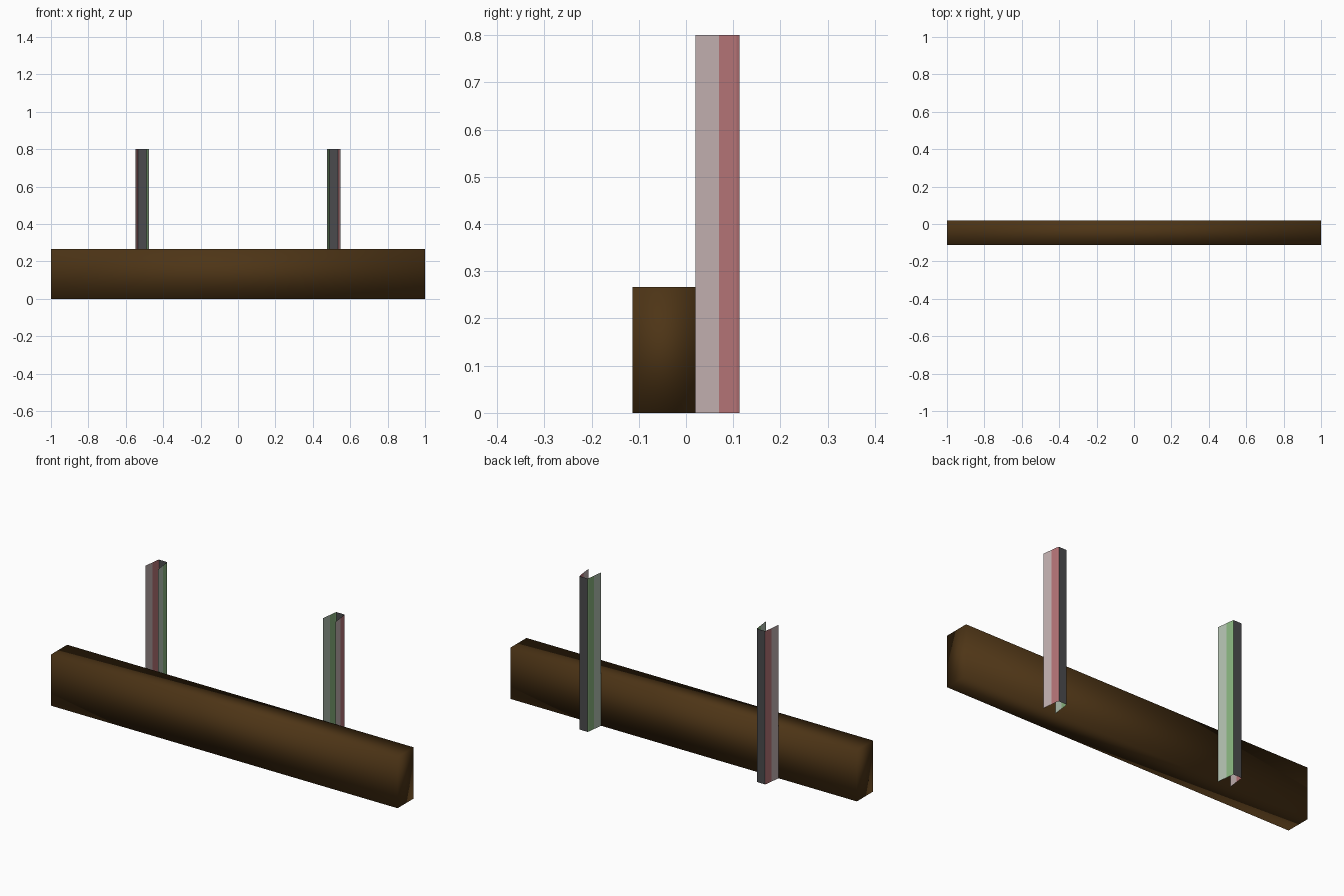
import bpy
import bmesh
from mathutils import Matrix, Vector

cube = bpy.data.objects.get("Cube")
if cube:
    bpy.data.objects.remove(cube, do_unlink=True)


def material(name, rgb):
    m = bpy.data.materials.new(name)
    m.use_nodes = True
    m.diffuse_color = (*rgb, 1)
    m.node_tree.nodes["Principled BSDF"].inputs["Base Color"].default_value = (*rgb, 1)
    return m


wood = material("dark brown wood", (0.075, 0.035, 0.008))
steel = material("dark grey steel", (0.07, 0.07, 0.075))
pale_red = material("pale pink", (0.56, 0.45, 0.45))
red = material("dusty red", (0.48, 0.18, 0.19))
pale_green = material("pale green", (0.46, 0.55, 0.45))
green = material("leaf green", (0.26, 0.47, 0.22))


def add_object(name, bm, materials):
    mesh = bpy.data.meshes.new(name)
    bm.to_mesh(mesh)
    bm.free()
    for m in materials:
        mesh.materials.append(m)
    obj = bpy.data.objects.new(name, mesh)
    bpy.context.collection.objects.link(obj)
    return obj


# Wooden rail, softly shaded across its edges
bm = bmesh.new()
bmesh.ops.create_cube(bm, size=1, matrix=Matrix.Translation((0, -0.0465, 0.1335))
                      @ Matrix.Diagonal((2, 0.133, 0.267, 1)))
for f in bm.faces:
    f.smooth = True
add_object("wooden_rail", bm, [wood])

# Half profile of the flared sheet channel: (half width, y), open to the front
HALF = [(0.036, 0.02), (0.030, 0.07), (0.0255, 0.107), (0.023, 0.113)]
HEIGHT = 0.8
# Outer wall is red, web is grey, inner wall is green
SLOTS = [1, 2, 2, 0, 4, 4, 3]


def post(name, side):
    path = HALF + [(-w, y) for w, y in reversed(HALF)]
    bm = bmesh.new()
    low = [bm.verts.new(Vector((side * (0.512 + w), y, 0))) for w, y in path]
    high = [bm.verts.new(v.co + Vector((0, 0, HEIGHT))) for v in low]
    for i, slot in enumerate(SLOTS):
        quad = [low[i], low[i + 1], high[i + 1], high[i]]
        face = bm.faces.new(quad if side > 0 else quad[::-1])
        face.material_index = slot
    add_object(name, bm, [steel, pale_red, red, pale_green, green])


# Pair of mirrored posts behind the rail
post("left_post", 1)
post("right_post", -1)
